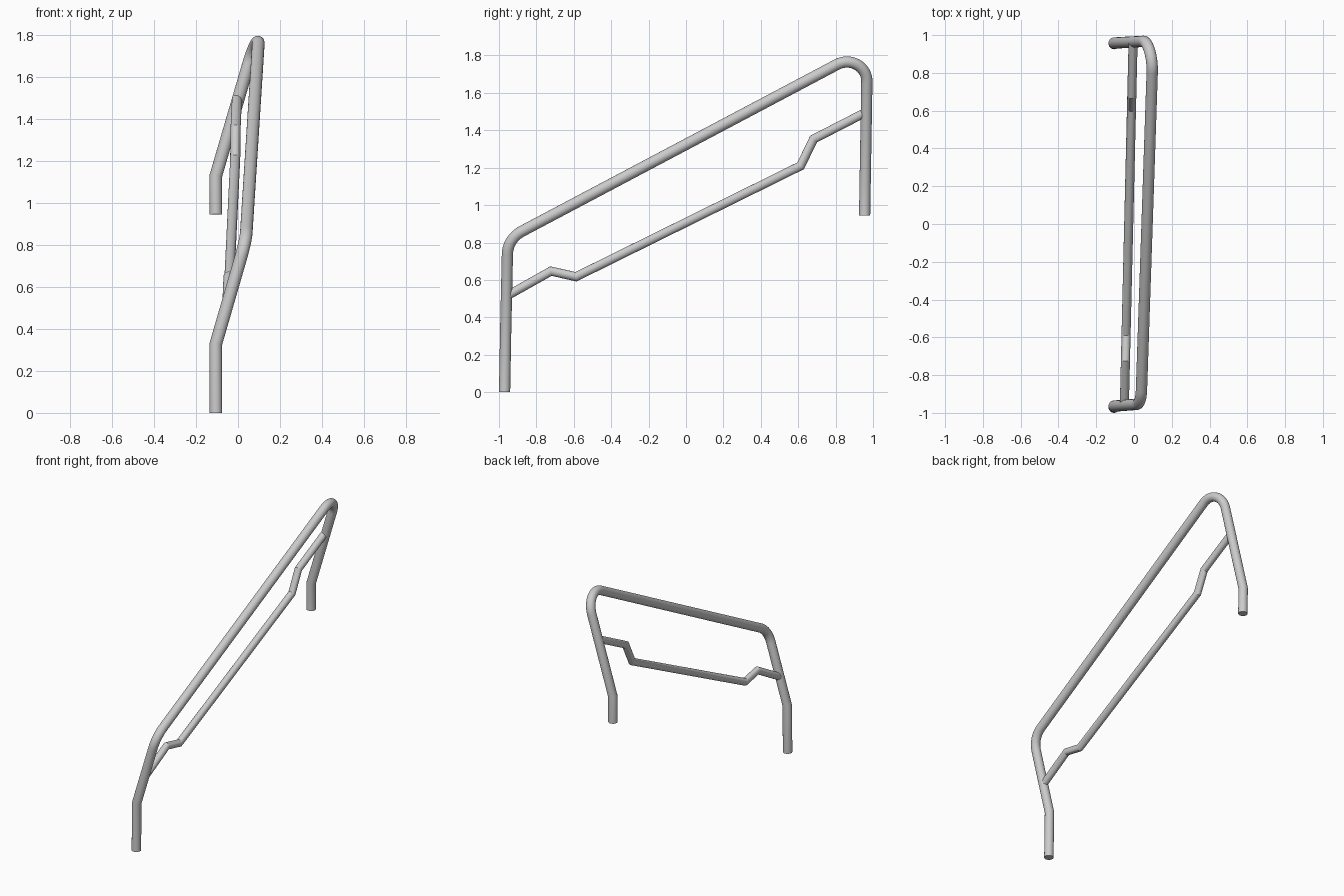
import bpy, bmesh, math
from mathutils import Vector

if "Cube" in bpy.data.objects:
    bpy.data.objects.remove(bpy.data.objects["Cube"])


def fillet(a, b, c, t, steps=10):
    """Circular arc replacing corner b, starting and ending at distance t from it."""
    u, v = (a - b).normalized(), (c - b).normalized()
    half = u.angle(v) / 2
    r = t * math.tan(half)
    centre = b + (u + v).normalized() * (t / math.cos(half))
    p, q = b + u * t - centre, b + v * t - centre
    ang = p.angle(q)
    return [centre + (p * math.sin((1 - i / steps) * ang) + q * math.sin(i / steps * ang)) / math.sin(ang)
            for i in range(steps + 1)]


def tube(name, path, radius, sides=24):
    """Round tube swept along a path with mitred joints and capped ends."""
    n = len(path)
    dirs = [(path[i + 1] - path[i]).normalized() for i in range(n - 1)]
    side = dirs[0].orthogonal().normalized()
    other = dirs[0].cross(side)
    ring = [path[0] + radius * (side * math.cos(k * math.tau / sides) + other * math.sin(k * math.tau / sides))
            for k in range(sides)]
    bm = bmesh.new()
    rings = [[bm.verts.new(p) for p in ring]]
    for i in range(1, n):
        d = dirs[i - 1]
        normal = d if i == n - 1 else (d + dirs[i]).normalized()
        ring = [p + d * ((path[i] - p).dot(normal) / d.dot(normal)) for p in ring]
        rings.append([bm.verts.new(p) for p in ring])
    for lo, hi in zip(rings, rings[1:]):
        for k in range(sides):
            j = (k + 1) % sides
            bm.faces.new((lo[k], lo[j], hi[j], hi[k]))
    bm.faces.new(rings[0])
    bm.faces.new(rings[-1])
    bmesh.ops.recalc_face_normals(bm, faces=bm.faces)
    mesh = bpy.data.meshes.new(name)
    bm.to_mesh(mesh)
    bm.free()
    obj = bpy.data.objects.new(name, mesh)
    bpy.context.collection.objects.link(obj)
    bpy.ops.object.select_all(action='DESELECT')
    obj.select_set(True)
    bpy.context.view_layer.objects.active = obj
    bpy.ops.object.shade_smooth_by_angle(angle=math.radians(25))
    return obj


# Handrail: both cranked posts and the sloping top rail as one bent tube
foot, bend, low, high, rear_bend, rear_foot = [Vector(p) for p in (
    (-0.105, -0.97, 0), (-0.105, -0.964, 0.33), (0.037, -0.953, 0.82),
    (0.102, 0.97, 1.838), (-0.105, 0.958, 1.13), (-0.105, 0.955, 0.945))]
tube("handrail", [foot, bend] + fillet(bend, low, high, 0.085)
     + fillet(low, high, rear_bend, 0.185, 16) + [rear_bend, rear_foot], 0.03)

# Lower rail: thinner tube with a kink near each post
profile = [(-0.95, 0.519), (-0.722, 0.647), (-0.588, 0.617),
           (0.613, 1.21), (0.682, 1.353), (0.955, 1.493)]
tube("lower_rail", [Vector((-0.028 + 0.024 * y, y, z)) for y, z in profile], 0.024)
